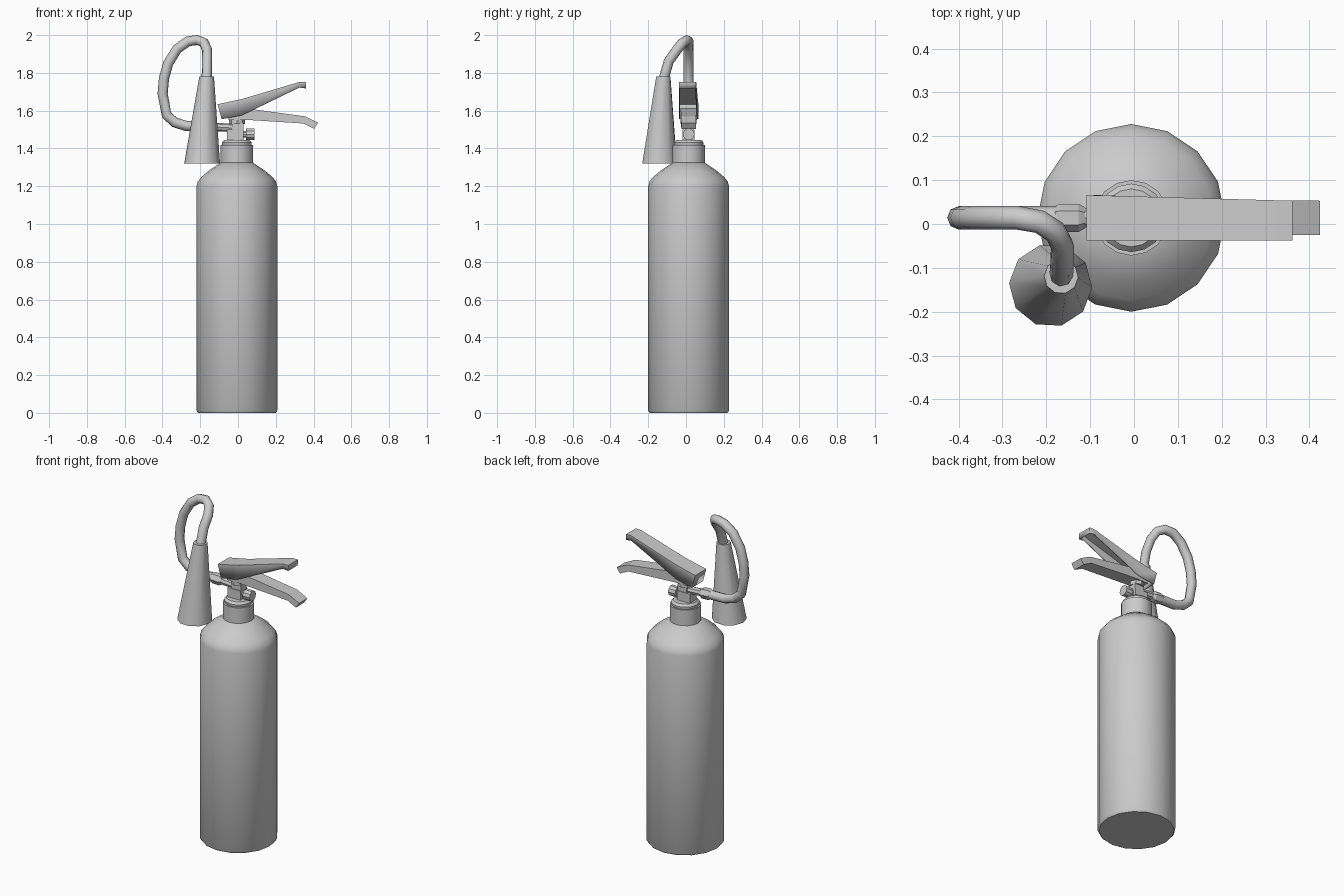
import bpy, bmesh, math
from mathutils import Vector

if "Cube" in bpy.data.objects:
    bpy.data.objects.remove(bpy.data.objects["Cube"])

CX, CY = -0.006, 0.014   # axis of the bottle


def finish(name, bm, angle=35):
    bmesh.ops.recalc_face_normals(bm, faces=bm.faces)
    me = bpy.data.meshes.new(name)
    bm.to_mesh(me)
    bm.free()
    me.shade_smooth()
    me.set_sharp_from_angle(angle=math.radians(angle))
    ob = bpy.data.objects.new(name, me)
    bpy.context.collection.objects.link(ob)
    return ob


def loft(name, rings, n, axis='Z', phase=0.0, angle=35):
    """Skin round sections given as (centre, radius), facing along Z or X."""
    bm = bmesh.new()
    loops = []
    for c, r in rings:
        loop = []
        for i in range(n):
            a = phase + math.tau * i / n
            u, v = r * math.cos(a), r * math.sin(a)
            off = Vector((u, v, 0)) if axis == 'Z' else Vector((0, u, v))
            loop.append(bm.verts.new(Vector(c) + off))
        loops.append(loop)
    for a, b in zip(loops, loops[1:]):
        for i in range(n):
            j = (i + 1) % n
            bm.faces.new((a[i], a[j], b[j], b[i]))
    bm.faces.new(loops[0])
    bm.faces.new(loops[-1])
    return finish(name, bm, angle)


def lathe(name, profile, n, **kw):
    return loft(name, [((CX, CY, z), r) for r, z in profile], n, **kw)


def lever(name, top, bottom, y0, y1, hollow=False):
    """Bar from paired top/bottom (x, z) points; y1 gives the back edge at both ends."""
    bm = bmesh.new()
    xa, xb = top[0][0], top[-1][0]
    rows = []
    for t, b in zip(top, bottom):
        k = (t[0] - xa) / (xb - xa)
        yf, yb = (e[0] + (e[1] - e[0]) * k for e in (y0, y1))
        rows.append([bm.verts.new((p[0], y, p[1]))
                     for p, y in ((b, yf), (t, yf), (t, yb), (b, yb))])
    for a, b in zip(rows, rows[1:]):
        for i in range(3 if hollow else 4):
            j = (i + 1) % 4
            bm.faces.new((a[i], a[j], b[j], b[i]))
    bm.faces.new(rows[0])
    bm.faces.new(rows[-1])
    ob = finish(name, bm, 5)
    if hollow:
        m = ob.modifiers.new("sheet", 'SOLIDIFY')
        m.thickness = 0.006
        m.offset = -1
    return ob


def box(name, lo, hi):
    bm = bmesh.new()
    bmesh.ops.create_cube(bm, size=1)
    for v in bm.verts:
        v.co = [(l + h) / 2 + c * (h - l) for l, h, c in zip(lo, hi, v.co)]
    return finish(name, bm)


# bottle with rounded shoulder
lathe("bottle", [(0.206, 0), (0.214, 0.012), (0.214, 1.20), (0.207, 1.225),
                 (0.187, 1.25), (0.145, 1.285), (0.085, 1.325)], 16, angle=40)

# neck collar and flange
lathe("neck_collar", [(0.086, 1.31), (0.086, 1.418)], 16)
lathe("neck_flange", [(0.072, 1.41), (0.078, 1.42), (0.078, 1.432), (0.066, 1.445)], 16)

# valve body, head and stem
box("valve_body", (-0.058, CY - 0.032, 1.435), (0.028, CY + 0.032, 1.50))
box("valve_head", (-0.033, CY - 0.027, 1.495), (0.028, CY + 0.027, 1.535))
lathe("valve_stem", [(0.042, 1.53), (0.042, 1.555)], 8)

# gauge on the right of the valve
loft("gauge", [((0.02, CY, 1.475), 0.018), ((0.042, CY, 1.475), 0.018),
               ((0.042, CY, 1.475), 0.031), ((0.088, CY, 1.475), 0.031)], 10, 'X')

# outlet pipe and coupling nut
loft("outlet_pipe", [((-0.19, CY, 1.518), 0.022), ((-0.02, CY, 1.508), 0.022)], 8, 'X')
loft("coupling_nut", [((-0.18, CY, 1.517), 0.026), ((-0.17, CY, 1.517), 0.032),
                      ((-0.126, CY, 1.515), 0.032), ((-0.112, CY, 1.514), 0.024)],
     6, 'X', angle=20)

# hose looping up and down into the horn
path = [(-0.15, CY, 1.516), (-0.275, CY, 1.519), (-0.335, CY, 1.538), (-0.378, CY, 1.577),
        (-0.399, CY, 1.69), (-0.392, CY, 1.77), (-0.37, CY, 1.85), (-0.322, CY, 1.927),
        (-0.265, CY, 1.967), (-0.215, 0.005, 1.974), (-0.18, -0.018, 1.96),
        (-0.163, -0.05, 1.92), (-0.164, -0.092, 1.86), (-0.166, -0.12, 1.76)]
cu = bpy.data.curves.new("hose", 'CURVE')
cu.dimensions = '3D'
cu.bevel_depth = 0.027
cu.bevel_resolution = 2
cu.use_fill_caps = True
sp = cu.splines.new('POLY')
sp.points.add(len(path) - 1)
for p, co in zip(sp.points, path):
    p.co = (*co, 1)
sp.use_smooth = True
bpy.context.collection.objects.link(bpy.data.objects.new("hose", cu))

# discharge horn
loft("discharge_horn", [((-0.19, -0.14, 1.32), 0.095), ((-0.166, -0.12, 1.78), 0.039)],
     10, phase=math.radians(249), angle=40)

# upper squeeze lever, a folded sheet open underneath
lever("upper_lever",
      [(-0.108, 1.634), (0.026, 1.663), (0.325, 1.752), (0.361, 1.752)],
      [(-0.087, 1.555), (0.02, 1.575), (0.325, 1.722), (0.361, 1.718)],
      (-0.038, -0.038), (0.066, 0.053), hollow=True)

# lower carrying handle
lever("lower_handle",
      [(-0.06, 1.60), (0.03, 1.614), (0.355, 1.57), (0.424, 1.536)],
      [(-0.05, 1.55), (0.037, 1.552), (0.348, 1.532), (0.402, 1.504)],
      (-0.03, -0.025), (0.058, 0.053))
